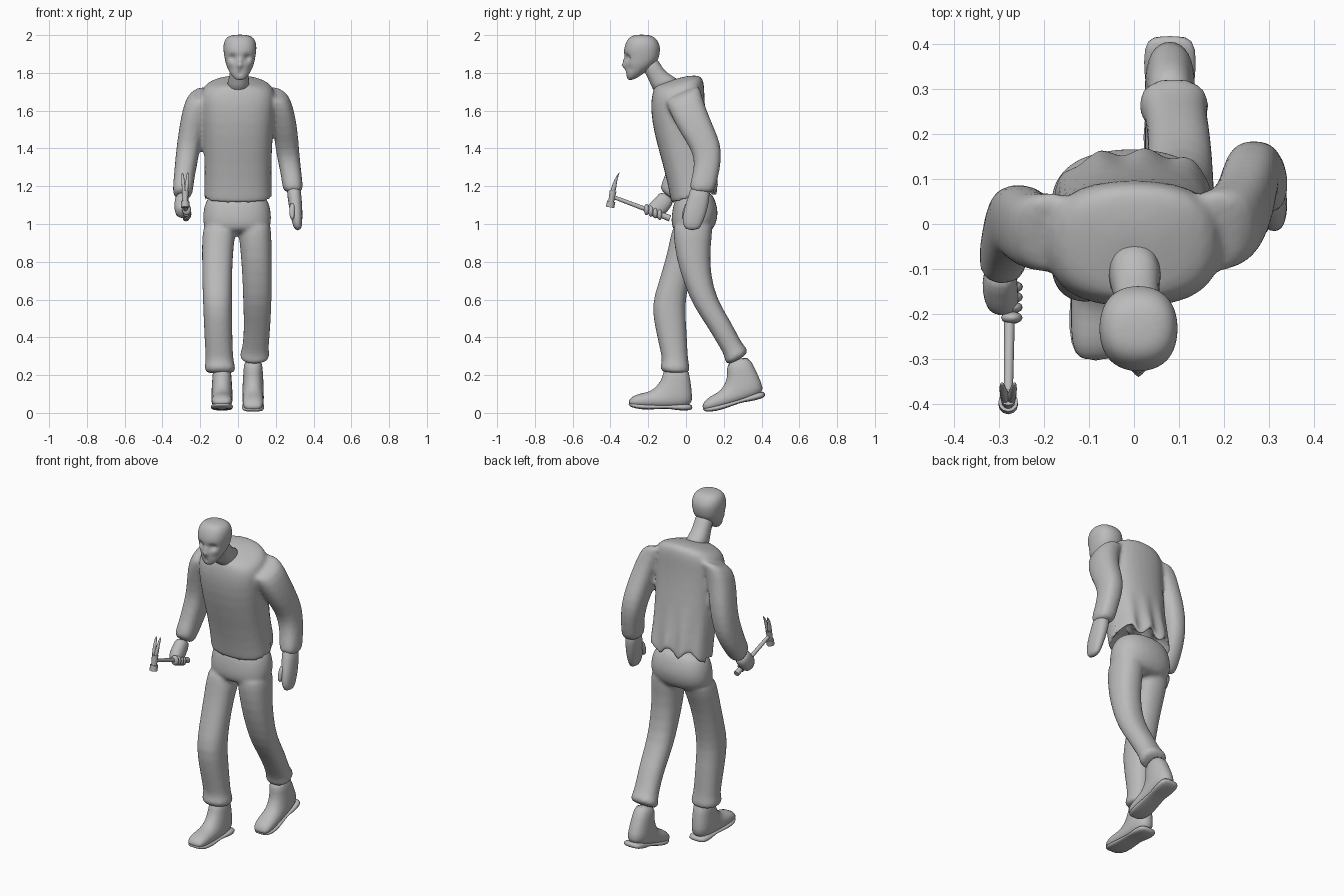
import bpy, bmesh, math
from mathutils import Matrix, Vector

default_cube = bpy.data.objects.get("Cube")
if default_cube:
    bpy.data.objects.remove(default_cube)

CM = 0.01  # part tables are written in hundredths of a unit

clay = bpy.data.materials.new("plain grey")
clay.use_nodes = True
clay.diffuse_color = (0.5, 0.5, 0.5, 1)
clay.node_tree.nodes["Principled BSDF"].inputs["Base Color"].default_value = clay.diffuse_color


def finish(name, bm):
    """Turn a bmesh into a named, grey, smooth object."""
    bmesh.ops.recalc_face_normals(bm, faces=bm.faces)
    mesh = bpy.data.meshes.new(name)
    bm.to_mesh(mesh)
    bm.free()
    mesh.materials.append(clay)
    mesh.shade_smooth()
    obj = bpy.data.objects.new(name, mesh)
    bpy.context.collection.objects.link(obj)
    return obj


def add_loft(bm, rows, sides=16, power=2.3):
    """Skin rings, each given as (x, half width, front y, front z, back y, back z)."""
    rings = []
    for x, half, front_y, front_z, back_y, back_z in rows:
        front = Vector((x, front_y, front_z)) * CM
        back = Vector((x, back_y, back_z)) * CM
        middle, depth = (front + back) / 2, (back - front) / 2
        ring = []
        for i in range(sides):
            angle = math.tau * i / sides
            c, s = math.cos(angle), math.sin(angle)
            c = math.copysign(abs(c) ** (2 / power), c)
            s = math.copysign(abs(s) ** (2 / power), s)
            ring.append(bm.verts.new(middle + Vector((c * half * CM, 0, 0)) + depth * s))
        rings.append(ring)
    for low, high in zip(rings, rings[1:]):
        for i in range(sides):
            j = (i + 1) % sides
            bm.faces.new((low[i], low[j], high[j], high[i]))
    bm.faces.new(rings[0])
    bm.faces.new(rings[-1])


def bake(obj):
    """Replace the mesh by its modified version."""
    graph = bpy.context.evaluated_depsgraph_get()
    mesh = bpy.data.meshes.new_from_object(obj.evaluated_get(graph))
    obj.modifiers.clear()
    obj.data = mesh
    mesh.shade_smooth()


def loft(name, *tables, sides=16, power=2.3, levels=1, fuse=False):
    """One object from one or more lofts, optionally fused into one skin."""
    bm = bmesh.new()
    for rows in tables:
        add_loft(bm, rows, sides, power)
    obj = finish(name, bm)
    if levels:
        obj.modifiers.new("rounding", 'SUBSURF').levels = levels
    if fuse:
        remesh = obj.modifiers.new("fuse", 'REMESH')
        remesh.mode, remesh.voxel_size = 'VOXEL', 0.011
        soften = obj.modifiers.new("soften", 'SMOOTH')
        soften.factor, soften.iterations = 0.5, 5
    bake(obj)
    return obj


def rod(name, start, end, radius_start, radius_end, sides=12):
    """Tapered cylinder between two points."""
    start, end = Vector(start) * CM, Vector(end) * CM
    axis = end - start
    turn = axis.to_track_quat('Z', 'Y').to_matrix().to_4x4()
    bm = bmesh.new()
    bmesh.ops.create_cone(bm, cap_ends=True, segments=sides, depth=axis.length,
                          radius1=radius_start * CM, radius2=radius_end * CM,
                          matrix=Matrix.Translation((start + end) / 2) @ turn)
    obj = finish(name, bm)
    bpy.context.view_layer.objects.active = obj
    obj.select_set(True)
    bpy.ops.object.shade_smooth_by_angle(angle=math.radians(40))
    obj.select_set(False)
    return obj


def ball(name, centre, size):
    bm = bmesh.new()
    bmesh.ops.create_uvsphere(bm, u_segments=12, v_segments=8, radius=1,
                              matrix=Matrix.Translation(Vector(centre) * CM)
                              @ Matrix.Diagonal((*[s * CM for s in size], 1)))
    return finish(name, bm)


# Shirt: leaning torso with a hollow hem, fused with both sleeves
torso = [(0, 14, -3, 118, 12, 124), (0, 17.5, -6.5, 111, 15.5, 117), (0, 18.5, -8, 110, 17, 117),
         (0, 18, -9, 117, 16, 124), (0, 18, -12, 130, 13.5, 137), (0, 19, -17, 147, 11, 154),
         (0, 20, -19, 160, 10, 166), (0, 20, -18.5, 167, 10, 173), (0, 17, -17.5, 171, 9, 178),
         (0, 9, -16.5, 173, 6, 179), (0, 6, -16, 173, -3, 178)]
left_sleeve = [(14, 7, -11, 166, 7, 174), (19, 8, -11, 165, 7.5, 172), (23, 6.8, -8, 157, 10, 163),
               (25, 6.6, -2.5, 147, 14, 153), (26, 6.3, 3, 139, 18.5, 143),
               (27, 6, 4.5, 132, 19, 134), (28.5, 5.5, 3, 125, 17, 124),
               (29, 5.6, 1.5, 119, 15.5, 118), (29.3, 4, 3, 117, 13, 116)]
right_sleeve = [(-14, 7, -11, 166, 7, 174), (-19, 8, -11, 165, 7, 172), (-23, 6.8, -10, 157, 7, 162),
                (-25, 6.6, -8, 147, 9, 150), (-26.5, 6.3, -7.5, 140, 9, 139),
                (-27.5, 6, -9, 134, 7, 129), (-28.7, 5.5, -11, 126, 2.5, 121),
                (-29.3, 5.5, -14, 120, -3, 113), (-29.5, 4, -13, 117, -6, 112)]
shirt = loft("shirt", torso, left_sleeve, right_sleeve, power=2.5, fuse=True)

# Loose folds and a ragged hem at the back of the shirt
for v in shirt.data.vertices:
    if v.co.y > 0.06 and abs(v.co.x) < 0.185:
        fade = max(0, min(1, (1.45 - v.co.z) / 0.25))
        v.co.y += 0.008 * fade * math.sin(v.co.x * 62)
        if v.co.z < 1.3:
            v.co.z += 0.18 * (1.3 - v.co.z) * math.sin(v.co.x * 50 + 1)

# Trousers: hips fused with two striding legs and rolled cuffs
hips = [(-0.5, 14, -5, 116, 13, 119), (-0.5, 17.5, -7, 110, 16, 112), (-0.5, 18.5, -8, 104, 17.5, 106),
        (-0.5, 18.5, -8, 99, 16, 99), (-0.5, 15, -6, 95, 12, 94)]
left_leg = [(8.5, 9, -7, 102, 15, 103), (9, 8.8, -7, 95, 14, 95), (9.8, 8.2, -5.5, 82, 12.5, 81),
            (10.2, 7.8, -1, 68, 14.5, 66), (10.2, 7.6, 3.5, 57, 19, 56), (10.2, 7.2, 11, 46, 24, 48),
            (9.6, 7, 17, 36, 28, 40), (9, 7.3, 20.5, 30, 31, 35), (8.8, 8.3, 20.5, 27, 33, 34),
            (8.8, 7.3, 22, 25, 32, 30)]
right_leg = [(-9.5, 9, -7, 102, 14, 102), (-10.5, 8.8, -8.5, 92, 9.5, 92), (-11, 8.2, -11, 81, 4.5, 80),
             (-11, 8, -15, 68, 1, 66), (-10.8, 7.8, -18.5, 57, -0.5, 56), (-10.5, 7.6, -16.5, 45, 0.5, 44),
             (-10, 7.4, -13.5, 32, 1, 31), (-9.7, 7.6, -12.5, 27, 1.5, 26),
             (-9.5, 8.7, -14.5, 24, 2.5, 23), (-9.5, 7.5, -12, 20.5, 1, 20.5)]
loft("trousers", hips, left_leg, right_leg, fuse=True)

# Boots: one upper and sole, set down flat in front and lifted at the heel behind
upper = [(0, 4.8, -11.5, 25, 1, 26), (0, 5.2, -12.5, 19, 2.5, 17), (0, 5.6, -14.5, 15.5, 3.5, 9),
         (0, 5.8, -17, 13, 3.5, 3), (0, 5.5, -20, 11, -8, 2.5), (0, 5.8, -25, 10.3, -22, 2.5),
         (0, 5, -29, 8.5, -28, 3), (0, 3, -30.5, 6, -30, 4.5)]
sole = [(0, 4, 3.5, 4, 3.5, 2), (0, 6, 1, 5, 1, 1), (0, 5.8, -6, 4.5, -6, 1.5),
        (0, 5, -10, 4, -10, 2.5), (0, 6.2, -20, 4.5, -20, 1.5), (0, 5.8, -27, 5, -27, 2.2),
        (0, 3.5, -30.5, 5.5, -30.5, 3.8)]
flat = Matrix.Translation((-0.085, 0, 0))
lifted = (Matrix.Translation((0.08, 0.14, 0.005)) @ Matrix.Rotation(math.radians(17), 4, 'X')
          @ Matrix.Translation((0, 0.26, -0.02)))
for side, placing in (("right", flat), ("left", lifted)):
    loft(side + "_boot", upper).data.transform(placing)
    loft(side + "_sole", sole, power=3).data.transform(placing)

# Neck and head
loft("neck", [(0, 7, -17, 168, -2, 176), (0.3, 5.3, -18.5, 174, -7, 178), (0.8, 5, -22, 180, -12.5, 182),
              (1, 5, -24, 187, -16, 190)])
head = loft("head", [(1, 2.2, -30.5, 176, -27, 176.5), (1, 4.5, -31.5, 177.5, -22, 180),
                     (1, 6.8, -32.3, 181, -17, 184), (1, 7.9, -32.5, 185, -14.5, 187),
                     (1, 8.5, -32.5, 188.5, -13.8, 190), (1, 8.9, -33.2, 191, -13.5, 193),
                     (1, 8.9, -32.5, 195, -14, 195.5), (1, 7.6, -30.5, 198.8, -16, 198.8),
                     (1, 3.5, -27, 200.3, -20, 200.3)], levels=2)

# Face: push in eyes, cheeks and mouth, pull out brow and nose (x, z, reach, depth)
features = [(-3, 188, 1.8, 1.8), (5, 188, 1.8, 1.8), (-4.5, 182, 2, 0.8), (6.5, 182, 2, 0.8),
            (1, 179.8, 1, 0.7), (1, 184, 1.4, -1.8), (1, 186.5, 1.2, -1)]
for v in head.data.vertices:
    if v.co.y < -0.25:
        push = 0
        for x, z, reach, depth in features:
            gap = ((v.co.x / CM - x) ** 2 + (v.co.z / CM - z) ** 2) / reach ** 2
            push += depth * CM * math.exp(-gap)
        v.co.y += push

# Hanging left hand with thumb
loft("left_hand", [(29.2, 3.8, 3, 122, 13, 121), (30, 3.8, 1, 114, 12.5, 113), (30.8, 3.4, -1.5, 107, 11, 106),
                   (31.3, 2.8, -2, 101, 9, 101), (31.7, 1.8, -0.5, 96.5, 7, 96.5)])
loft("left_thumb", [(29, 1.6, 0, 112, 4, 111), (28.5, 1.6, -2, 107, 1.5, 106), (28.8, 1, -2.5, 102, 0, 102)])

# Right fist around the hammer handle
loft("right_hand", [(-29.5, 3.6, -13, 118, -5, 113), (-30, 4, -16, 114, -10, 106),
                    (-29.5, 4, -19.5, 111, -14, 102.5), (-29, 3, -21, 108, -18, 103.5)])
grip_end, handle_top = Vector((-27.5, -8.5, 103)), Vector((-28, -39, 114.5))
for i in range(4):
    spot = grip_end.lerp(handle_top, 0.18 + 0.075 * i)
    ball(f"right_finger_{i + 1}", spot + Vector((0.5, 0, 0)), (2.4, 1.4, 3))

# Claw hammer
rod("hammer_handle", grip_end, handle_top, 1.3, 1.0)
rod("hammer_grip", grip_end, grip_end.lerp(handle_top, 0.3), 1.7, 1.4)
rod("hammer_neck", (-28, -38.6, 117.5), (-28, -39.7, 111.5), 1.8, 1.5)
rod("hammer_face", (-28, -39.6, 112), (-28, -40.2, 108.8), 2.2, 2.2)
for side in (-1, 1):
    loft("hammer_claw_" + ("right" if side < 0 else "left"),
         [(-28 + side * 0.5, 1.1, -40.5, 115.5, -37, 116.5), (-28 + side * 0.9, 1, -39.5, 120, -36.7, 121),
          (-28 + side * 1.2, 0.8, -37.8, 124, -36, 124.7), (-28 + side * 1.4, 0.5, -35.5, 127.3, -35, 127.5)],
         sides=8, power=3)
